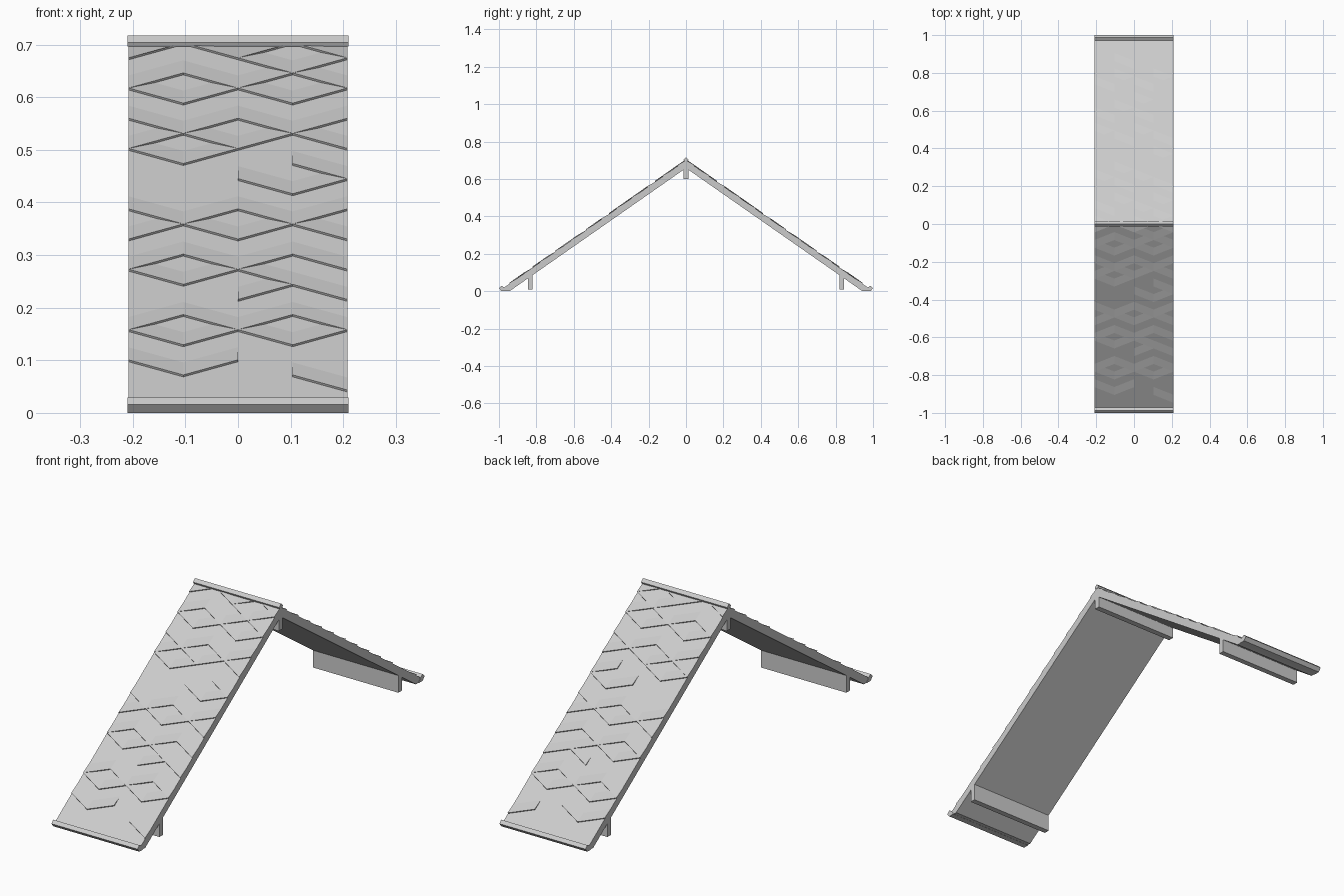
import bpy, bmesh
from mathutils import Vector

if "Cube" in bpy.data.objects:
    bpy.data.objects.remove(bpy.data.objects["Cube"])

W = 0.208        # half width
TOP = 0.70       # ridge height of the slab
SLOPE = 0.70     # rise per unit run


def make_object(name, bm):
    bmesh.ops.recalc_face_normals(bm, faces=bm.faces)
    me = bpy.data.meshes.new(name)
    bm.to_mesh(me)
    bm.free()
    ob = bpy.data.objects.new(name, me)
    bpy.context.collection.objects.link(ob)
    return ob


def extrude_profile(name, pts, half):
    """Extrude a (y, z) outline along x."""
    bm = bmesh.new()
    face = bm.faces.new([bm.verts.new((-half, y, z)) for y, z in pts])
    res = bmesh.ops.extrude_face_region(bm, geom=[face])
    verts = [v for v in res["geom"] if isinstance(v, bmesh.types.BMVert)]
    bmesh.ops.translate(bm, verts=verts, vec=(2 * half, 0, 0))
    return make_object(name, bm)


# Gabled roof slab
extrude_profile("roof_slab", [
    (0, TOP), (-0.98, 0.014), (-0.975, 0.002), (-0.943, 0),
    (0, TOP - 0.042),
    (0.943, 0), (0.975, 0.002), (0.98, 0.014)], W)

# Ridge cap and ridge beam
extrude_profile("ridge_cap", [(0, 0.717), (-0.013, 0.704), (-0.009, 0.696),
                              (0.009, 0.696), (0.013, 0.704)], 0.21)
extrude_profile("ridge_beam", [(-0.013, 0.6), (0.013, 0.6),
                               (0.013, 0.67), (-0.013, 0.67)], W)

# Shingle edges: lattice row numbers per column of tiles
ROWS = [
    [0, 2, 3, 5, 6, 7, 11, 12, 14, 15, 18, 19, 21],
    [0, 2, 3, 5, 6, 7, 11, 12, 14, 15, 18, 19, 21],
    [0, 1, 2, 3, 5, 6, 9, 11, 12, 14, 15, 16, 18, 19],
    [0, 1, 2, 3, 5, 6, 8, 9, 11, 12, 14, 16, 18, 19, 22],
]
STEP = 0.0287


def shingles(name, side):
    bm = bmesh.new()
    normal = Vector((0, side * SLOPE, 1)).normalized() * 0.005

    def on_roof(x, z):
        return Vector((x, side * (TOP - z) / SLOPE, z - 0.0005))

    for col, rows in enumerate(ROWS):
        x0, x1 = -W + col * W / 2, -W + (col + 1) * W / 2
        for m in rows:
            # left nodes sit on odd rows for even columns, even rows otherwise
            left_odd = col % 2 == 0
            left = m if (m % 2 == 1) == left_odd else m + 1
            right = 2 * m + 1 - left
            low, high = [], []
            for x, k in ((x0, left), (x1, right)):
                z = TOP - k * STEP
                low.append(on_roof(x, z))
                high.append(on_roof(x, min(z + 0.03, TOP + 0.002)))
            a, b = [bm.verts.new(p) for p in low]
            c, d = [bm.verts.new(p + normal) for p in low]
            e, f = [bm.verts.new(p) for p in high]
            for vs in ((a, b, d, c), (c, d, f, e), (a, c, e), (b, f, d),
                       (a, e, f, b)):
                bm.faces.new(vs)
    return make_object(name, bm)


# Parts that repeat on both slopes
for side, label in ((-1, "front"), (1, "back")):
    shingles(label + "_shingles", side)
    extrude_profile(label + "_eave_cap", [
        (side * y, z) for y, z in ((1.0, 0.016), (0.987, 0.029), (0.972, 0.02),
                                   (0.96, 0.0), (0.987, 0.0))], 0.21)
    extrude_profile(label + "_eave_beam", [
        (side * y, z) for y, z in ((0.845, 0.01), (0.82, 0.01),
                                   (0.82, 0.11), (0.845, 0.095))], W)
